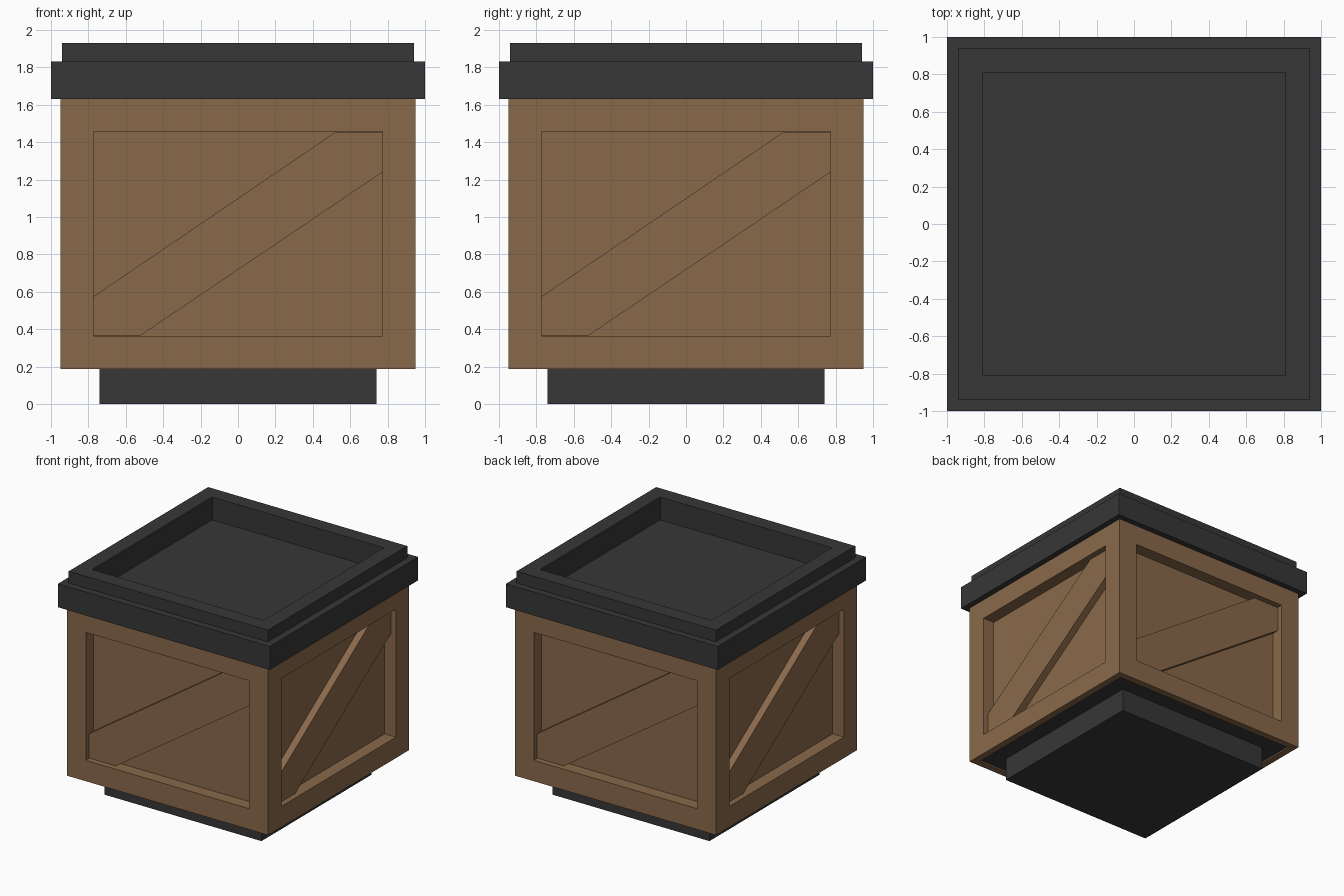
import bpy, bmesh, math
from mathutils import Matrix, Vector

if "Cube" in bpy.data.objects:
    bpy.data.objects.remove(bpy.data.objects["Cube"])


def srgb(r, g, b):
    lin = lambda c: c / 12.92 if c <= 0.04045 else ((c + 0.055) / 1.055) ** 2.4
    return (*[lin(v / 255) for v in (r, g, b)], 1)


def material(name, colour):
    m = bpy.data.materials.new(name)
    m.diffuse_color = colour
    m.use_nodes = True
    m.node_tree.nodes["Principled BSDF"].inputs["Base Color"].default_value = m.diffuse_color
    return m


wood = material("brown_wood", srgb(137, 105, 74))
dark = material("dark_metal", srgb(55, 55, 55))


def finish(name, bm, *mats):
    bmesh.ops.recalc_face_normals(bm, faces=bm.faces)
    me = bpy.data.meshes.new(name)
    bm.to_mesh(me)
    bm.free()
    for m in mats:
        me.materials.append(m)
    ob = bpy.data.objects.new(name, me)
    bpy.context.collection.objects.link(ob)
    return ob


def square_stack(name, profile, mat):
    """Closed solid from square rings (half width, height)."""
    bm = bmesh.new()
    rings = [[bm.verts.new((sx * h, sy * h, z))
              for sx, sy in ((-1, -1), (1, -1), (1, 1), (-1, 1))] for h, z in profile]
    for a, b in zip(rings, rings[1:]):
        for i in range(4):
            j = (i + 1) % 4
            bm.faces.new((a[i], a[j], b[j], b[i]))
    bm.faces.new(rings[0])
    bm.faces.new(rings[-1])
    return finish(name, bm, mat)


# Foot and stepped lid with a sunken tray
square_stack("foot", [(0.74, 0), (0.74, 0.2)], dark)
square_stack("lid", [(1, 1.63), (1, 1.83), (0.94, 1.83), (0.94, 1.93),
                     (0.81, 1.93), (0.81, 1.735)], dark)

# Crate body: framed recessed panels on four sides, dark plate underneath
HALF, Z0, Z1 = 0.95, 0.187, 1.635
bm = bmesh.new()
bmesh.ops.create_cube(bm, size=1, matrix=Matrix.Translation((0, 0, (Z0 + Z1) / 2))
                      @ Matrix.Diagonal((2 * HALF, 2 * HALF, Z1 - Z0, 1)))
bm.normal_update()
sides = [f for f in bm.faces if abs(f.normal.z) < 0.5]
under = [f for f in bm.faces if f.normal.z < -0.5]


def recess(faces, border, depth):
    bmesh.ops.inset_individual(bm, faces=faces, thickness=border, use_even_offset=True)
    for f in faces:
        n = f.normal.copy()
        new = bmesh.ops.extrude_discrete_faces(bm, faces=[f])["faces"][0]
        bmesh.ops.translate(bm, verts=new.verts, vec=-n * depth)
        yield new


list(recess(sides, 0.178, 0.107))
for plate in recess(under, 0.06, 0.012):
    plate.material_index = 1
finish("crate_body", bm, wood, dark)

# Diagonal braces, clipped to the panel opening
outline = [(-0.773, 0.575), (0.52, 1.453), (0.773, 1.453),
           (0.773, 1.24), (-0.52, 0.367), (-0.773, 0.367)]
for i, side in enumerate(("front", "right", "back", "left")):
    bm = bmesh.new()
    face = bm.faces.new([bm.verts.new((x, -0.904, z)) for x, z in outline])
    ext = bmesh.ops.extrude_face_region(bm, geom=[face], use_keep_orig=True)["geom"]
    bmesh.ops.translate(bm, verts=[v for v in ext if isinstance(v, bmesh.types.BMVert)],
                        vec=Vector((0, 0.062, 0)))
    bm.transform(Matrix.Rotation(i * math.pi / 2, 4, "Z"))
    finish(side + "_brace", bm, wood)
